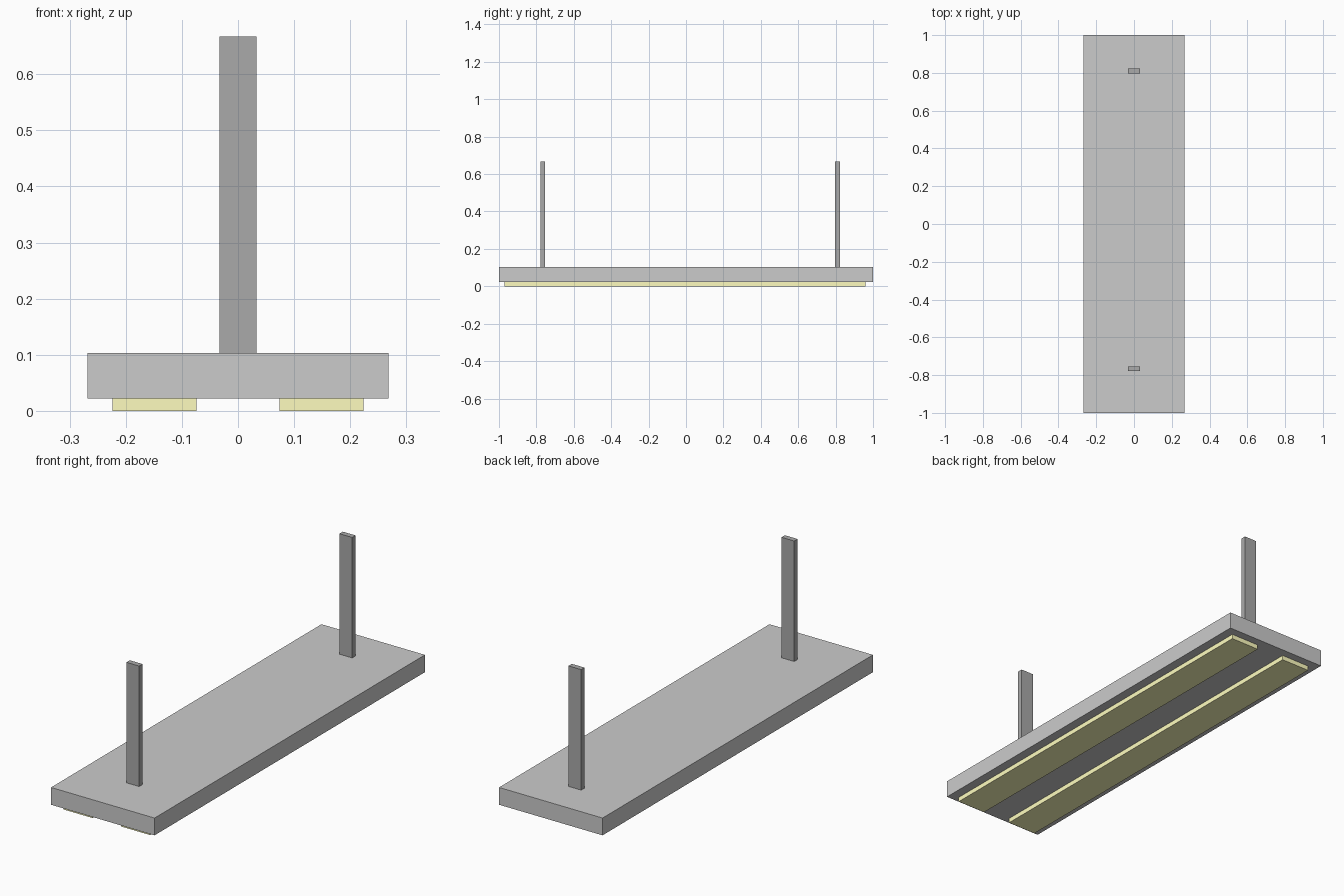
import bpy

if "Cube" in bpy.data.objects:
    bpy.data.objects.remove(bpy.data.objects["Cube"])


def material(name, color):
    m = bpy.data.materials.new(name)
    m.diffuse_color = color
    m.use_nodes = True
    m.node_tree.nodes["Principled BSDF"].inputs["Base Color"].default_value = m.diffuse_color
    return m


def box(name, x, y, z, mat=None):
    """Box from (min, max) ranges on each axis."""
    bpy.ops.mesh.primitive_cube_add(size=1)
    ob = bpy.context.object
    ob.name = name
    for v in ob.data.vertices:
        v.co = [(r[0] + r[1]) / 2 + c * (r[1] - r[0]) for r, c in zip((x, y, z), v.co)]
    if mat:
        ob.data.materials.append(mat)
    return ob


dark = material("dark_metal", (0.4, 0.4, 0.4, 1))
glow = material("lamp_yellow", (1.0, 0.98, 0.52, 1))

# Lamp housing
box("housing", (-0.268, 0.268), (-1, 1), (0.022, 0.103))

# Two light tubes set under the housing
for name, cx in (("left_light", -0.149), ("right_light", 0.149)):
    box(name, (cx - 0.075, cx + 0.075), (-0.97, 0.961), (0, 0.022), glow)

# Two flat hangers rising from the housing
for name, cy in (("front_hanger", -0.766), ("back_hanger", 0.81)):
    box(name, (-0.033, 0.033), (cy - 0.0125, cy + 0.0125), (0.103, 0.667), dark)
